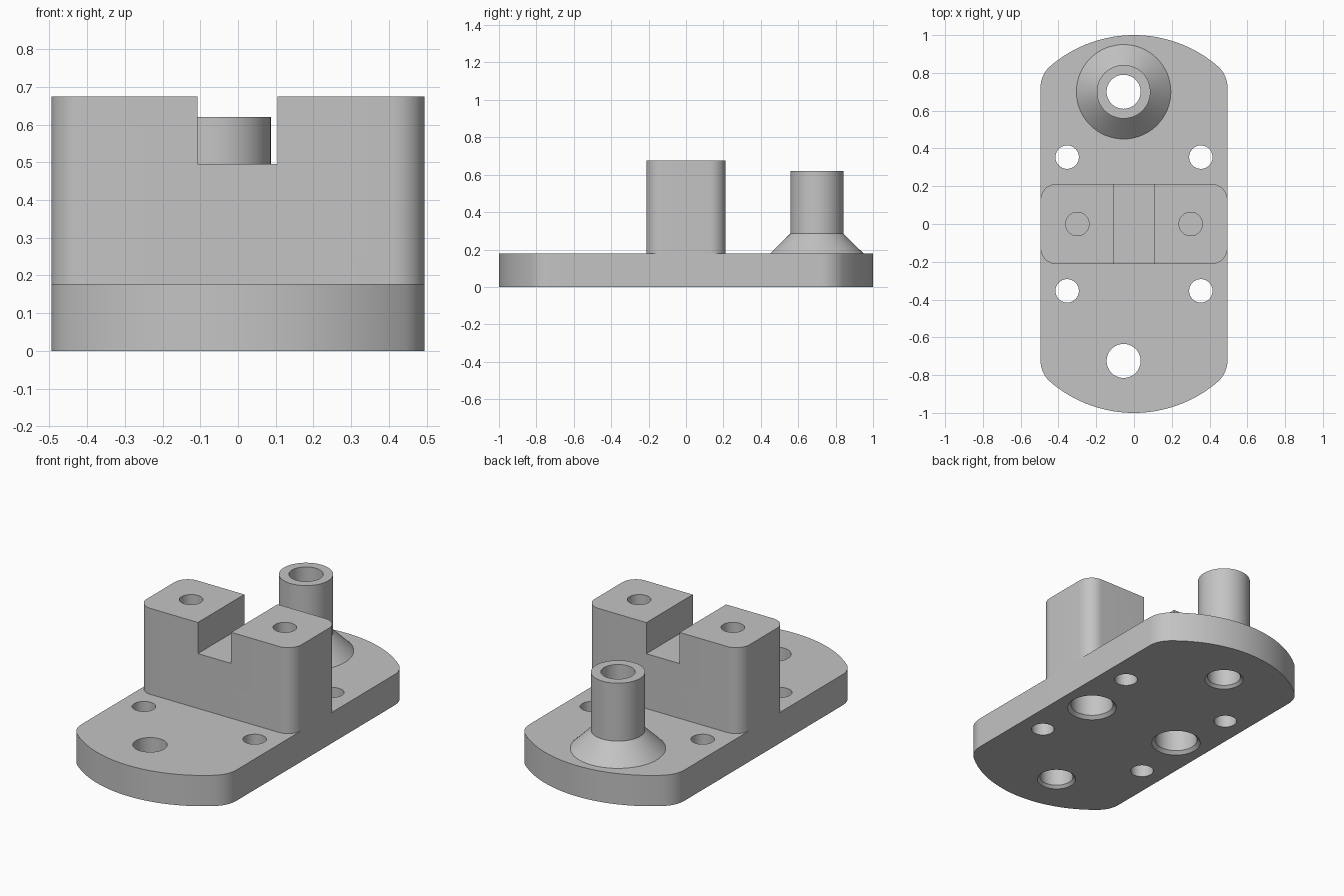
import bpy, bmesh
from math import pi, sin, cos, atan2, sqrt, radians
from mathutils import Vector

if "Cube" in bpy.data.objects:
    bpy.data.objects.remove(bpy.data.objects["Cube"], do_unlink=True)

grey = bpy.data.materials.new("machined_grey")
grey.use_nodes = True
COLOUR = (0.55, 0.55, 0.55, 1)
grey.diffuse_color = COLOUR
grey.node_tree.nodes["Principled BSDF"].inputs["Base Color"].default_value = COLOUR

HALF_X, HALF_Y = 0.495, 1.0
PLATE_TOP, NOTCH_FLOOR, BLOCK_TOP, TUBE_TOP = 0.178, 0.495, 0.675, 0.62
HOLE_X = -0.055


def make_object(name, bm):
    bmesh.ops.recalc_face_normals(bm, faces=bm.faces)
    mesh = bpy.data.meshes.new(name)
    bm.to_mesh(mesh)
    bm.free()
    mesh.materials.append(grey)
    ob = bpy.data.objects.new(name, mesh)
    bpy.context.collection.objects.link(ob)
    return ob


def prism(name, outline, z0, z1):
    """Extrude a closed xy outline between two heights."""
    bm = bmesh.new()
    face = bm.faces.new([bm.verts.new((x, y, z0)) for x, y in outline])
    new = bmesh.ops.extrude_face_region(bm, geom=[face])["geom"]
    top = [v for v in new if isinstance(v, bmesh.types.BMVert)]
    bmesh.ops.translate(bm, verts=top, vec=(0, 0, z1 - z0))
    return make_object(name, bm)


def lathe(name, profile, x, y, closed=False, steps=64):
    """Spin an (r, z) profile around a vertical axis at x, y."""
    bm = bmesh.new()
    verts = [bm.verts.new((x + r, y, z)) for r, z in profile]
    edges = [bm.edges.new(pair) for pair in zip(verts, verts[1:])]
    if closed:
        edges.append(bm.edges.new((verts[-1], verts[0])))
    bmesh.ops.spin(bm, geom=verts + edges, cent=(x, y, 0), axis=(0, 0, 1),
                   angle=2 * pi, steps=steps, use_duplicate=False)
    bmesh.ops.remove_doubles(bm, verts=bm.verts, dist=1e-5)
    return make_object(name, bm)


def arc(cx, cy, r, a0, a1, n):
    return [(cx + r * cos(a0 + (a1 - a0) * i / n),
             cy + r * sin(a0 + (a1 - a0) * i / n)) for i in range(n + 1)]


def mirror_quarter(quarter):
    """Complete an outline from its +x +y part, running from +x round to +y."""
    left = [(-x, y) for x, y in reversed(quarter) if x > 1e-5]
    half = quarter + left
    return half + [(-x, -y) for x, y in half]


def cut(ob, cutters):
    for c in cutters:
        c.hide_render = True
        mod = ob.modifiers.new("cut", 'BOOLEAN')
        mod.operation, mod.solver, mod.object = 'DIFFERENCE', 'EXACT', c
    bpy.context.view_layer.update()
    result = ob.evaluated_get(bpy.context.evaluated_depsgraph_get())
    mesh = bpy.data.meshes.new_from_object(result)
    ob.modifiers.clear()
    ob.data = mesh


def drill(x, y, r, z0, z1, chamfer=0.0):
    """Drill cutter, flared where it enters the underside."""
    profile = [(0, -0.05), (r + chamfer, -0.05), (r + chamfer, 0), (r, chamfer),
               (r, z1), (0, z1)]
    if not chamfer:
        profile = [(0, z0), (r, z0), (r, z1), (0, z1)]
    return lathe("drill_cutter", profile, x, y)


# Base plate: bowed ends blended into straight sides
END_R, CORNER_R = 0.68, 0.15
cx, end_cy = HALF_X - CORNER_R, HALF_Y - END_R
cy = end_cy + sqrt((END_R - CORNER_R) ** 2 - cx ** 2)
blend = atan2(cy - end_cy, cx)
quarter = (arc(cx, cy, CORNER_R, 0, blend, 10)
           + arc(0, end_cy, END_R, blend, pi / 2, 16)[1:])
base_plate = prism("base_plate", mirror_quarter(quarter), 0, PLATE_TOP)

# Clamp block: rounded corners and a notch across the top
BLOCK_Y, ROUND = 0.212, 0.085
block_corner = arc(HALF_X - ROUND, BLOCK_Y - ROUND, ROUND, 0, pi / 2, 12)
clamp_block = prism("clamp_block", mirror_quarter(block_corner), PLATE_TOP, BLOCK_TOP)
notch = prism("notch_cutter", [(-0.108, -0.4), (0.105, -0.4), (0.105, 0.4), (-0.108, 0.4)],
              NOTCH_FLOOR, 1)

# Holes
bolt_holes = [drill(sx * 0.354, sy * 0.354, 0.062, -0.1, 0.3)
              for sx in (-1, 1) for sy in (-1, 1)]
end_holes = [drill(HOLE_X, y, 0.09, 0, 0.3, 0.015) for y in (-0.725, 0.70)]
under_bores = [drill(sx * 0.30, 0, 0.115, 0, 0.30, 0.018) for sx in (-1, 1)]
top_holes = [drill(sx * 0.30, 0, 0.062, 0.42, 0.8) for sx in (-1, 1)]

cut(base_plate, bolt_holes + end_holes + under_bores)
cut(clamp_block, [notch] + under_bores + top_holes)

# Hollow tube with a conical foot
tube_boss = lathe("tube_boss", [(0.09, PLATE_TOP), (0.25, PLATE_TOP), (0.142, 0.285),
                                (0.142, TUBE_TOP), (0.09, TUBE_TOP)],
                  HOLE_X, 0.70, closed=True)

for c in bolt_holes + end_holes + under_bores + top_holes + [notch]:
    bpy.data.objects.remove(c, do_unlink=True)

# Smooth round walls, crisp edges
for ob in (base_plate, clamp_block, tube_boss):
    bpy.ops.object.select_all(action='DESELECT')
    ob.select_set(True)
    bpy.context.view_layer.objects.active = ob
    bpy.ops.object.shade_smooth_by_angle(angle=radians(25))
